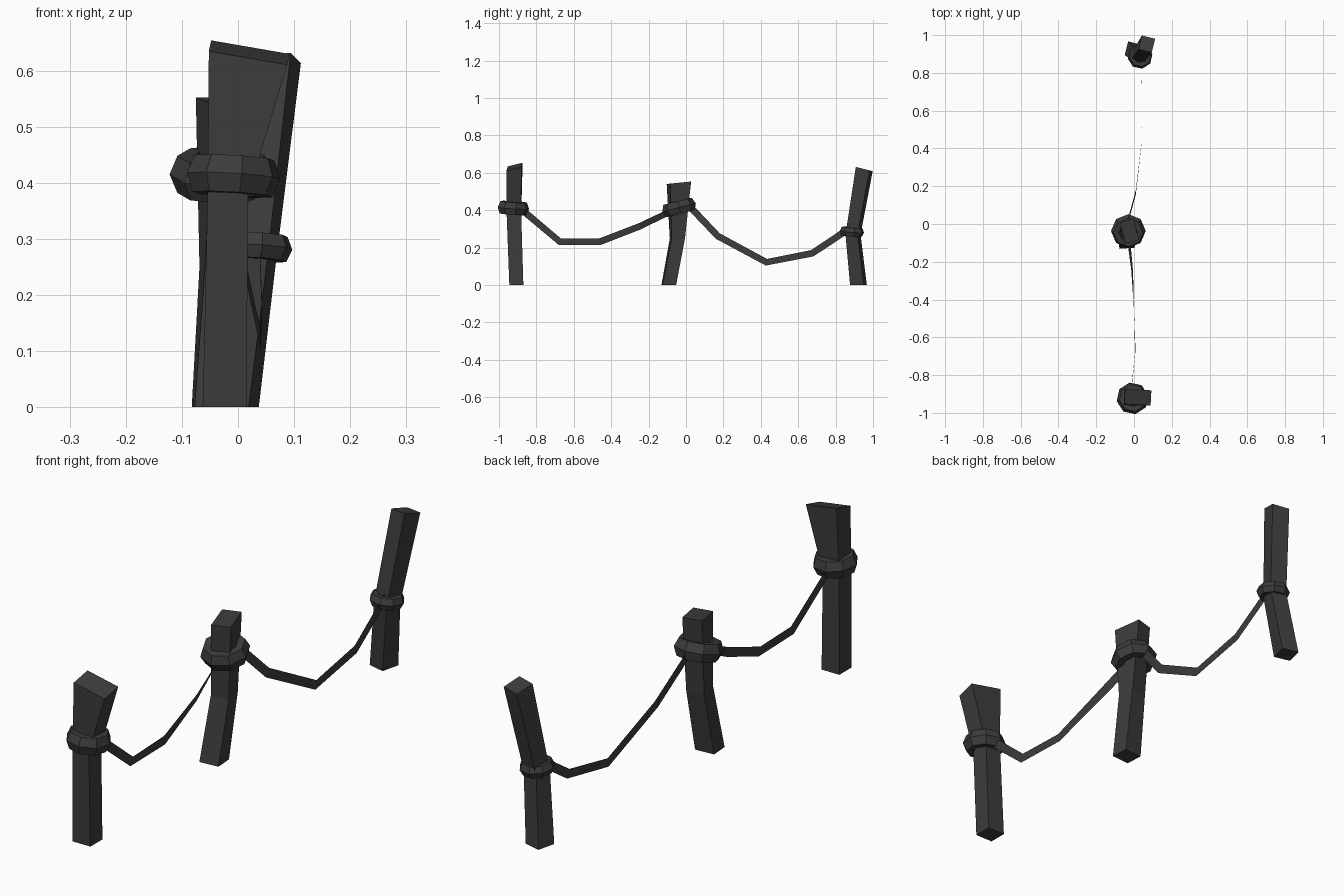
import bpy, bmesh
from math import radians
from mathutils import Vector, Matrix

if "Cube" in bpy.data.objects:
    bpy.data.objects.remove(bpy.data.objects["Cube"])

dark = bpy.data.materials.new("dark_grey")
dark.diffuse_color = (0.045, 0.045, 0.045, 1)
dark.use_nodes = True
dark.node_tree.nodes["Principled BSDF"].inputs["Base Color"].default_value = dark.diffuse_color


def finish(name, bm):
    me = bpy.data.meshes.new(name)
    bm.to_mesh(me)
    bm.free()
    me.materials.append(dark)
    ob = bpy.data.objects.new(name, me)
    bpy.context.collection.objects.link(ob)
    return ob


def post(name, sections):
    """Loft of four-sided sections: cx, cy, cz, width, depth, turn, z slope in x, z slope in y."""
    bm = bmesh.new()
    rings = []
    for cx, cy, cz, w, d, turn, kx, ky in sections:
        rot = Matrix.Rotation(radians(turn), 3, 'Z')
        ring = []
        for sx, sy in ((-1, -1), (1, -1), (1, 1), (-1, 1)):
            p = rot @ Vector((sx * w / 2, sy * d / 2, 0))
            ring.append(bm.verts.new((cx + p.x, cy + p.y, cz + p.x * kx + p.y * ky)))
        rings.append(ring)
    for a, b in zip(rings, rings[1:]):
        for i in range(4):
            j = (i + 1) % 4
            bm.faces.new((a[i], a[j], b[j], b[i]))
    bm.faces.new(rings[0][::-1])
    bm.faces.new(rings[-1])
    return finish(name, bm)


def knot(name, loc, radius, thick, height, tilt):
    """Faceted rope coil around a post."""
    bpy.ops.mesh.primitive_torus_add(
        major_segments=8, minor_segments=6, major_radius=radius - thick,
        minor_radius=thick, location=loc,
        rotation=(radians(tilt[0]), radians(tilt[1]), radians(tilt[2])))
    ob = bpy.context.object
    ob.name = name
    ob.scale.z = height / (2 * 0.866 * thick)
    ob.data.materials.append(dark)


def rope(name, path, width):
    """Flat upright ribbon; each point is x, y, z, sideways lean."""
    bm = bmesh.new()
    pts = [Vector(p[:3]) for p in path]
    pairs = []
    for i, p in enumerate(pts):
        t = pts[min(i + 1, len(pts) - 1)] - pts[max(i - 1, 0)]
        n = Vector((path[i][3], -t.z, t.y)).normalized() * width / 2
        pairs.append((bm.verts.new(p - n), bm.verts.new(p + n)))
    for (a, b), (c, d) in zip(pairs, pairs[1:]):
        bm.faces.new((a, c, d, b))
    return finish(name, bm)


# Posts
post("front_post", [(-0.024, -0.907, 0, 0.078, 0.075, 0, 0, 0),
                    (-0.018, -0.92, 0.38, 0.072, 0.078, 0, 0, 0),
                    (0.02, -0.917, 0.632, 0.14, 0.08, -3, -0.16, 0.25)])
post("middle_post", [(-0.04, -0.092, 0, 0.08, 0.073, 4, 0, 0),
                     (-0.028, -0.046, 0.25, 0.072, 0.072, 8, 0, 0),
                     (-0.024, -0.038, 0.547, 0.075, 0.115, 15, 0, 0.1)])
post("back_post", [(-0.006, 0.922, 0, 0.07, 0.075, -14, 0, 0),
                   (0.028, 0.893, 0.27, 0.068, 0.066, -14, 0, 0),
                   (0.068, 0.953, 0.62, 0.072, 0.075, -14, 0, -0.25)])

# Rope coils
knot("front_knot", (-0.008, -0.923, 0.412), 0.085, 0.026, 0.066, (-3, 4, 10))
knot("middle_knot", (-0.03, -0.037, 0.415), 0.092, 0.028, 0.068, (14, 0, 0))
knot("back_knot", (0.032, 0.887, 0.285), 0.066, 0.02, 0.045, (-4, 4, 10))

# Sagging ropes
rope("front_rope", [(-0.015, -0.88, 0.405, 0), (0.007, -0.675, 0.232, 0.03),
                    (0.0, -0.46, 0.232, 0.0), (-0.01, -0.245, 0.315, 0.12),
                    (-0.03, -0.07, 0.40, 0.12)], 0.036)
rope("back_rope", [(-0.03, 0.02, 0.42, 0), (0.01, 0.17, 0.262, 0),
                   (0.04, 0.43, 0.122, 0), (0.043, 0.675, 0.17, 0),
                   (0.038, 0.87, 0.30, 0)], 0.036)
